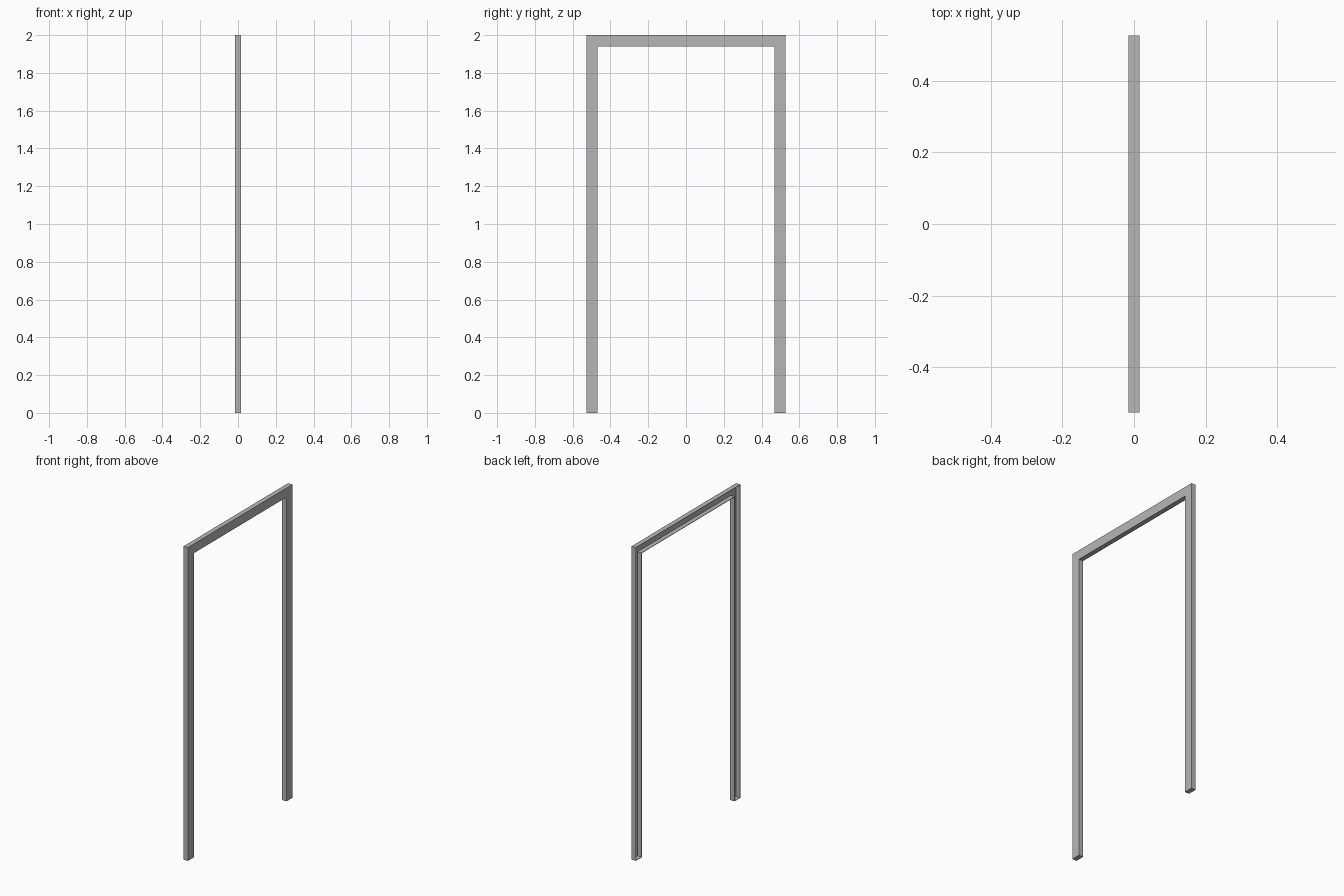
import bpy
import bmesh

cube = bpy.data.objects.get("Cube")
if cube:
    bpy.data.objects.remove(cube, do_unlink=True)

HALF_WIDTH = 0.527   # half the frame's span along y
HEIGHT = 2.0
RAIL = 0.059         # face width of posts and header
HALF_DEPTH = 0.0155
WALL = 0.003         # sheet thickness

# Grey metal
grey = bpy.data.materials.new("grey_metal")
grey.use_nodes = True
colour = (0.47, 0.47, 0.47, 1)
grey.diffuse_color = colour
grey.node_tree.nodes["Principled BSDF"].inputs["Base Color"].default_value = colour

# Outline of two posts and a header, in the y-z plane
inner = HALF_WIDTH - RAIL
half = [(inner, HEIGHT - RAIL), (inner, 0), (HALF_WIDTH, 0), (HALF_WIDTH, HEIGHT)]
outline = half + [(-y, z) for y, z in reversed(half)]

# Face sheet with folded side walls, left open on the -x side
bm = bmesh.new()
front = [bm.verts.new((HALF_DEPTH, y, z)) for y, z in outline]
back = [bm.verts.new((-HALF_DEPTH, y, z)) for y, z in outline]
face = bm.faces.new(front)
for i in range(len(front)):
    j = (i + 1) % len(front)
    bm.faces.new((front[j], front[i], back[i], back[j]))
bm.normal_update()
if face.normal.x < 0:
    bmesh.ops.reverse_faces(bm, faces=bm.faces[:])

mesh = bpy.data.meshes.new("door_frame")
bm.to_mesh(mesh)
bm.free()
mesh.materials.append(grey)
frame = bpy.data.objects.new("door_frame", mesh)
bpy.context.scene.collection.objects.link(frame)

# Sheet thickness, grown inwards
sheet = frame.modifiers.new("sheet_thickness", 'SOLIDIFY')
sheet.thickness = WALL
sheet.offset = -1
sheet.use_even_offset = True
